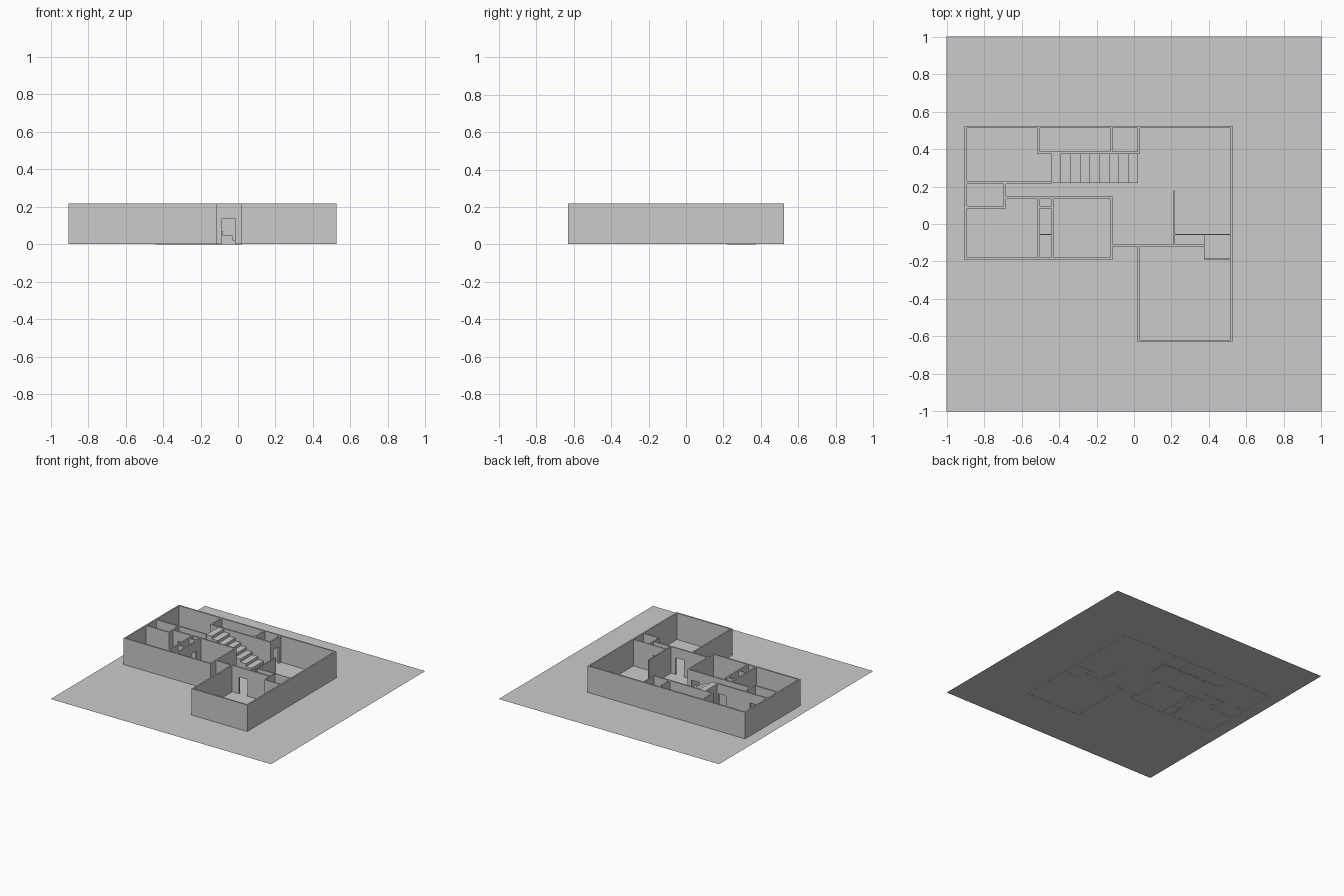
import bpy, bmesh
from mathutils import Vector

if "Cube" in bpy.data.objects:
    bpy.data.objects.remove(bpy.data.objects["Cube"])

H, DOOR_H, T = 0.219, 0.139, 0.012


def extrude_profile(name, pts, vec):
    """Extrude a closed planar outline along a vector into a solid."""
    bm = bmesh.new()
    face = bm.faces.new([bm.verts.new(p) for p in pts])
    out = bmesh.ops.extrude_face_region(bm, geom=[face])
    verts = [v for v in out["geom"] if isinstance(v, bmesh.types.BMVert)]
    bmesh.ops.translate(bm, verts=verts, vec=Vector(vec))
    bmesh.ops.recalc_face_normals(bm, faces=bm.faces)
    mesh = bpy.data.meshes.new(name)
    bm.to_mesh(mesh)
    bm.free()
    ob = bpy.data.objects.new(name, mesh)
    bpy.context.collection.objects.link(ob)
    return ob


def wall(name, axis, at, a, b, doors=(), t=T):
    """Wall along an axis, centred on 'at', with door notches (start, end)."""
    outline = [(a, 0.001)]
    for d0, d1 in doors:
        outline += [(d0, 0.001), (d0, DOOR_H), (d1, DOOR_H), (d1, 0.001)]
    outline += [(b, 0.001), (b, H), (a, H)]
    if axis == 'x':
        return extrude_profile(name, [(s, at - t / 2, z) for s, z in outline], (0, t, 0))
    return extrude_profile(name, [(at - t / 2, s, z) for s, z in outline], (t, 0, 0))


# ground sheet
bpy.ops.mesh.primitive_plane_add(size=2, location=(0, 0, 0.002))
bpy.context.object.name = "ground"

# outer walls
wall("back_wall", 'x', 0.518, -0.904, 0.526)
wall("left_wall", 'y', -0.898, -0.19, 0.524)
wall("front_left_wall", 'x', -0.185, -0.904, -0.114)
wall("right_wall", 'y', 0.52, -0.63, 0.524)
wall("garage_front_wall", 'x', -0.624, 0.02, 0.526)
wall("garage_left_wall", 'y', 0.026, -0.63, -0.11)
wall("entry_wall", 'x', -0.115, -0.12, 0.375, [(-0.085, -0.015), (0.095, 0.17)])

# left rooms and corridor
wall("entry_side_wall", 'y', -0.12, -0.191, 0.146)
wall("corridor_front_wall", 'x', 0.14, -0.695, -0.114, [(-0.64, -0.57), (-0.22, -0.15)])
wall("corridor_back_wall", 'x', 0.22, -0.904, -0.44, [(-0.80, -0.74), (-0.52, -0.455)])
wall("closet_side_wall", 'y', -0.69, 0.084, 0.226)
wall("closet_front_wall", 'x', 0.09, -0.904, -0.684)
for name, x in (("bath_left_wall", -0.51), ("bath_right_wall", -0.435)):
    wall(name, 'y', x, -0.19, 0.146, [(0.01, 0.075)])
wall("bath_back_partition", 'x', 0.09, -0.51, -0.435)
wall("bath_front_partition", 'x', -0.055, -0.51, -0.435, t=0.005)

# rooms behind the stairs
wall("stair_back_wall", 'x', 0.38, -0.516, 0.03)
wall("back_room_left_wall", 'y', -0.51, 0.375, 0.524, [(0.42, 0.485)])
wall("back_room_divider", 'y', -0.12, 0.375, 0.524)
wall("back_room_right_wall", 'y', 0.025, 0.375, 0.524, [(0.415, 0.485)])

# kitchen divider and utility closet
wall("kitchen_divider", 'y', 0.215, -0.115, 0.18, t=0.008)
wall("utility_back_wall", 'x', -0.055, 0.215, 0.52, [(0.26, 0.33)], t=0.005)
wall("utility_left_wall", 'y', 0.375, -0.19, -0.055, [(-0.18, -0.125)], t=0.005)
wall("utility_front_wall", 'x', -0.187, 0.3725, 0.52, t=0.006)

# staircase: stepped profile rising toward the left
steps, x0, x1 = 9, 0.022, -0.44
run, rise = (x1 - x0) / steps, 0.216 / steps
profile = [(x0, 0)]
for i in range(steps):
    z = (i + 1) * rise
    profile += [(x0 + i * run, z), (x0 + (i + 1) * run, z)]
profile.append((x1, 0))
extrude_profile("staircase", [(x, 0.218, z) for x, z in profile], (0, 0.157, 0))
